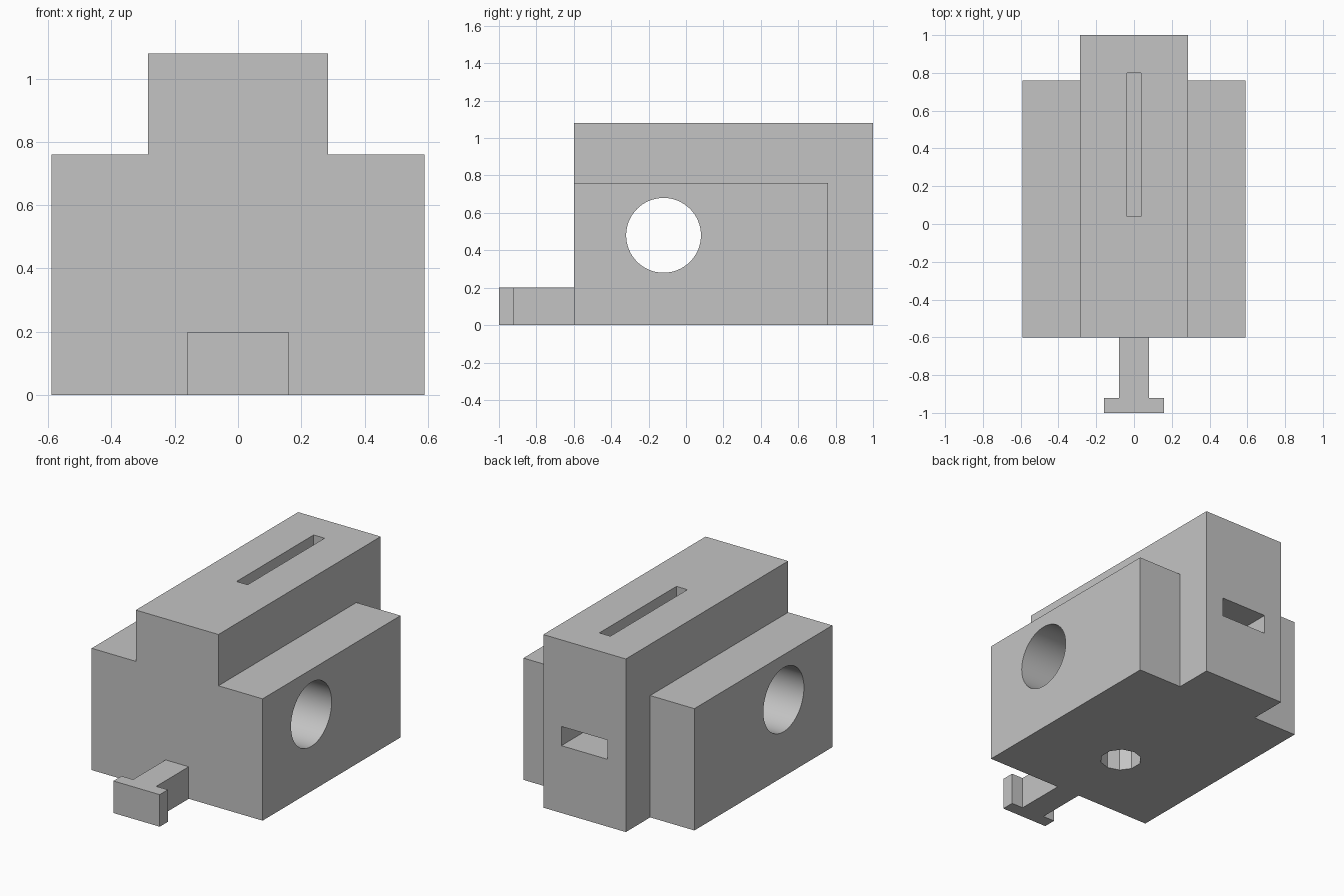
import bpy, bmesh, math
from mathutils import Matrix

cube = bpy.data.objects.get("Cube")
if cube:
    bpy.data.objects.remove(cube, do_unlink=True)

grey = bpy.data.materials.new("plain grey")
grey.use_nodes = True
colour = (0.55, 0.55, 0.55, 1)
grey.diffuse_color = colour
grey.node_tree.nodes["Principled BSDF"].inputs["Base Color"].default_value = colour


def make_object(name, bm):
    bmesh.ops.recalc_face_normals(bm, faces=bm.faces)
    mesh = bpy.data.meshes.new(name)
    bm.to_mesh(mesh)
    bm.free()
    mesh.materials.append(grey)
    obj = bpy.data.objects.new(name, mesh)
    bpy.context.collection.objects.link(obj)
    return obj


def box(name, half_width, y, z):
    """Box centred on x = 0, spanning the given y and z ranges."""
    bm = bmesh.new()
    bmesh.ops.create_cube(bm, size=1)
    bmesh.ops.scale(bm, verts=bm.verts, vec=(2 * half_width, y[1] - y[0], z[1] - z[0]))
    bmesh.ops.translate(bm, verts=bm.verts, vec=(0, sum(y) / 2, sum(z) / 2))
    return make_object(name, bm)


def cylinder(name, radius, length, sides, centre, axis="Z"):
    bm = bmesh.new()
    turn = Matrix.Rotation(math.pi / 2, 4, "Y") if axis == "X" else Matrix()
    bmesh.ops.create_cone(bm, cap_ends=True, segments=sides, radius1=radius,
                          radius2=radius, depth=length,
                          matrix=Matrix.Translation(centre) @ turn)
    return make_object(name, bm)


def combine(target, tool, operation):
    """Apply a boolean and discard the tool object."""
    tool.hide_render = True
    mod = target.modifiers.new(tool.name, "BOOLEAN")
    mod.object = tool
    mod.operation = operation
    mod.solver = "EXACT"
    bpy.context.view_layer.objects.active = target
    bpy.ops.object.modifier_apply(modifier=mod.name)
    bpy.data.objects.remove(tool, do_unlink=True)


# Body: wide lower block joined with a taller, longer central block
body = box("body", 0.59, (-0.6, 0.76), (0, 0.76))
combine(body, box("tall_core", 0.285, (-0.6, 1), (0, 1.08)), "UNION")

# Openings: cross bore, top slot, rear slot and underside hole
combine(body, cylinder("cross_bore", 0.2, 1.6, 64, (0, -0.12, 0.48), "X"), "DIFFERENCE")
combine(body, box("top_slot", 0.038, (0.04, 0.8), (0.7, 1.2)), "DIFFERENCE")
combine(body, box("rear_slot", 0.16, (0.6, 1.1), (0.42, 0.54)), "DIFFERENCE")
combine(body, cylinder("underside_hole", 0.12, 0.8, 10, (0, -0.12, 0)), "DIFFERENCE")

# Front coupling: T-shaped plan extruded upward
half = [(0.08, -0.6), (0.08, -0.92), (0.16, -0.92), (0.16, -1)]
outline = half + [(-x, y) for x, y in reversed(half)]
bm = bmesh.new()
face = bm.faces.new([bm.verts.new((x, y, 0)) for x, y in outline])
raised = bmesh.ops.extrude_face_region(bm, geom=[face], use_keep_orig=True)["geom"]
bmesh.ops.translate(bm, vec=(0, 0, 0.2),
                    verts=[v for v in raised if isinstance(v, bmesh.types.BMVert)])
make_object("front_coupling", bm)

# Smooth the bore, keep every other edge crisp
bpy.ops.object.select_all(action="DESELECT")
body.select_set(True)
bpy.context.view_layer.objects.active = body
bpy.ops.object.shade_smooth_by_angle(angle=math.radians(30))
